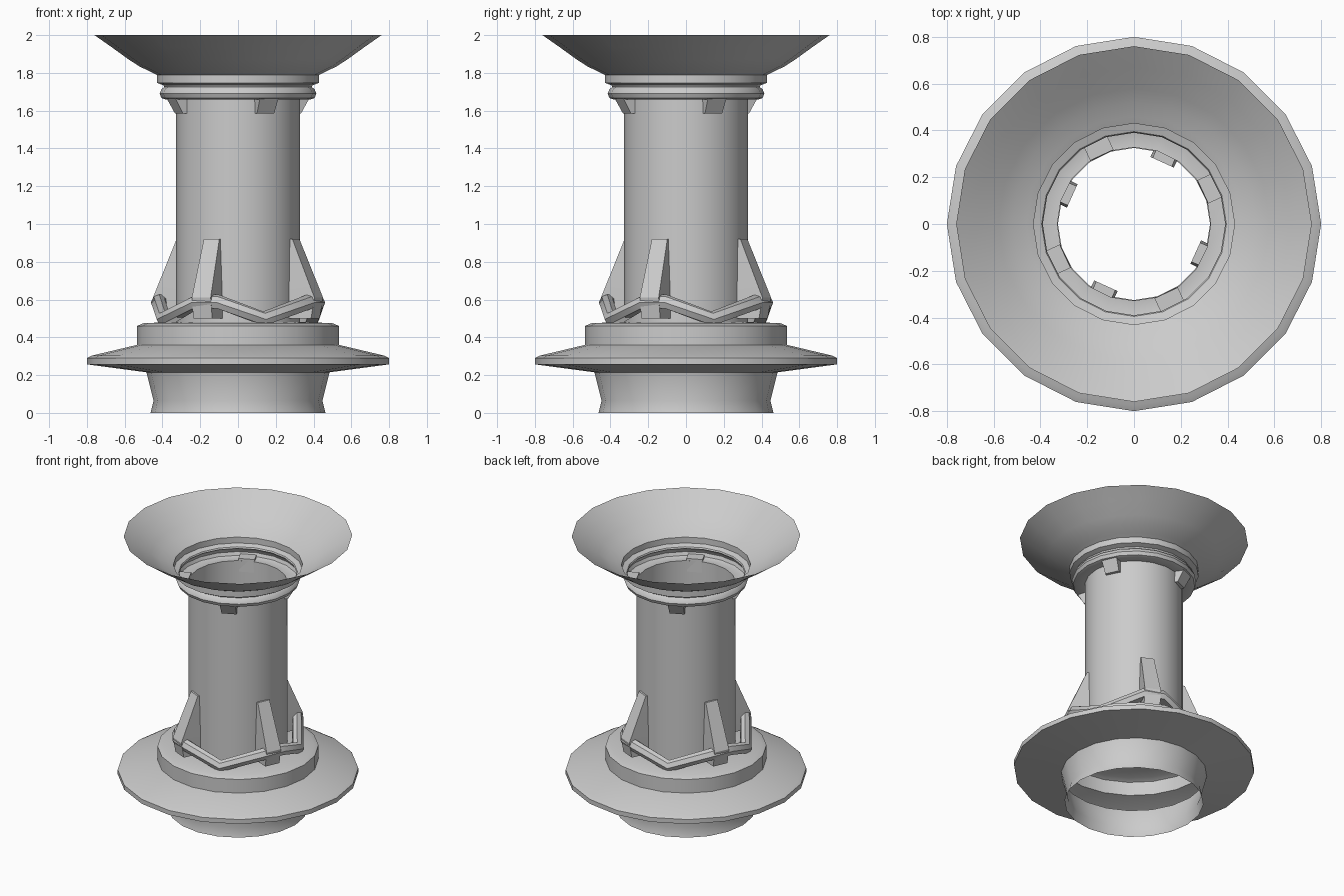
import bpy, bmesh
from math import sin, cos, pi, radians
from mathutils import Vector

if "Cube" in bpy.data.objects:
    bpy.data.objects.remove(bpy.data.objects["Cube"])

SIDES = 20


def finish(name, bm, angle=35):
    me = bpy.data.meshes.new(name)
    bm.to_mesh(me)
    bm.free()
    ob = bpy.data.objects.new(name, me)
    bpy.context.collection.objects.link(ob)
    bpy.ops.object.select_all(action='DESELECT')
    ob.select_set(True)
    bpy.context.view_layer.objects.active = ob
    bpy.ops.object.shade_smooth_by_angle(angle=radians(angle))
    return ob


def lathe(name, profile):
    """Revolve an open (radius, z) profile, listed bottom to top, into a shell."""
    bm = bmesh.new()
    rings = [[bm.verts.new((r * cos(2 * pi * j / SIDES), r * sin(2 * pi * j / SIDES), z))
              for j in range(SIDES)] for r, z in profile]
    for a, b in zip(rings, rings[1:]):
        for j in range(SIDES):
            k = (j + 1) % SIDES
            bm.faces.new((a[j], a[k], b[k], b[j]))
    return finish(name, bm)


def polar(r, deg, z):
    """Angle is measured from the front (-y) towards +x."""
    a = radians(deg)
    return Vector((r * sin(a), -r * cos(a), z))


def wedge(name, deg, sections):
    """Radial block from stacked (z, inner r, outer r, half width) sections."""
    bm = bmesh.new()
    out, side = polar(1, deg, 0), polar(1, deg + 90, 0)
    loops = []
    for z, r0, r1, w in sections:
        up = Vector((0, 0, z))
        loops.append([bm.verts.new(out * r + side * s + up)
                      for r, s in ((r0, -w), (r1, -w), (r1, w), (r0, w))])
    for a, b in zip(loops, loops[1:]):
        for j in range(4):
            k = (j + 1) % 4
            bm.faces.new((a[j], a[k], b[k], b[j]))
    bm.faces.new(loops[0][::-1])
    bm.faces.new(loops[-1])
    bmesh.ops.recalc_face_normals(bm, faces=bm.faces)
    return finish(name, bm, 20)


# Hollow foot, wide flange and stepped plinth
lathe("base", [(.463, 0), (.447, .065), (.485, .215), (.80, .257), (.80, .29),
               (.775, .303), (.535, .36), (.535, .46), (.50, .475), (.325, .482)])

# Open column
lathe("column", [(.328, .48), (.328, 1.665)])

# Collar with a rounded bead under a plain band
lathe("collar", [(.328, 1.665), (.385, 1.66), (.405, 1.667), (.415, 1.69),
                 (.405, 1.715), (.39, 1.725), (.395, 1.735), (.43, 1.747), (.43, 1.79)])

# Flared bowl
lathe("bowl", [(.43, 1.79), (.46, 1.805), (.52, 1.833), (.58, 1.872), (.67, 1.937), (.76, 2.0)])

# Fins at the column foot and brackets below the collar, four of each
for i in range(4):
    wedge(f"fin_{i}", -24.5 + 90 * i,
          [(.50, .29, .45, .055), (.61, .29, .47, .055), (.92, .29, .337, .045)])
    wedge(f"bracket_{i}", 25 + 90 * i,
          [(1.585, .322, .345, .05), (1.68, .325, .40, .055)])

# Zigzag rail: raised at each fin, dipping to the plinth in between
path = []
for i in range(4):
    for deg, r, z in ((-31, .435, .585), (-14, .435, .585), (19, .415, .495)):
        path.append(polar(r, deg + 90 * i, z))
bm = bmesh.new()
# cross-section: (radial, vertical) offsets, with the inner lower side reaching the column
section = [(-.035, .02), (-.005, .042), (.025, .032), (.04, 0), (.025, -.032), (-.04, -.03)]
rings = []
for p in path:
    out = Vector((p.x, p.y, 0)).normalized()
    rings.append([bm.verts.new(p + out * u + Vector((0, 0, v))) for u, v in section])
for i, a in enumerate(rings):
    b = rings[(i + 1) % len(rings)]
    for j in range(len(section)):
        k = (j + 1) % len(section)
        bm.faces.new((a[j], a[k], b[k], b[j]))
bmesh.ops.recalc_face_normals(bm, faces=bm.faces)
finish("zigzag_rail", bm, 45)
